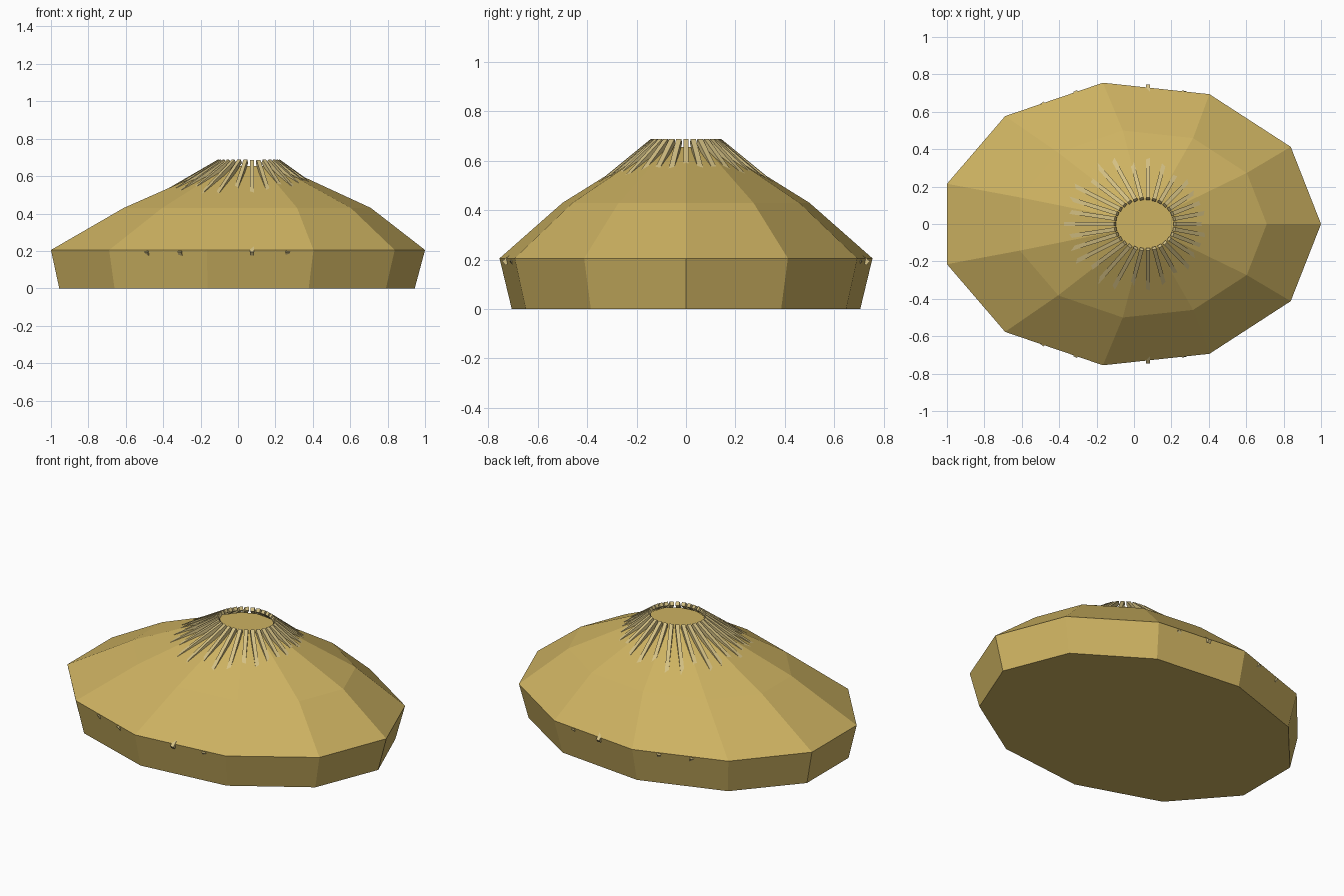
import bpy, bmesh, math
from mathutils import Vector

if "Cube" in bpy.data.objects:
    bpy.data.objects.remove(bpy.data.objects["Cube"])

def material(name, rgb):
    m = bpy.data.materials.new(name)
    m.diffuse_color = (*rgb, 1)
    m.use_nodes = True
    m.node_tree.nodes["Principled BSDF"].inputs["Base Color"].default_value = m.diffuse_color
    return m

CANVAS = material("golden canvas", (0.61, 0.445, 0.12))
POLE = material("pale wood", (0.66, 0.53, 0.23))

def add_object(name, bm, mat):
    bmesh.ops.recalc_face_normals(bm, faces=bm.faces)
    mesh = bpy.data.meshes.new(name)
    bm.to_mesh(mesh)
    bm.free()
    mesh.materials.append(mat)
    obj = bpy.data.objects.new(name, mesh)
    bpy.context.collection.objects.link(obj)
    return obj

def oval(cx, rx, ry, z, angle):
    return Vector((cx + rx * math.cos(angle), ry * math.sin(angle), z))

# Tent shell: eleven-sided oval rings (centre x, radius x, radius y, z)
SIDES = 11
RINGS = [(-0.025, 0.970, 0.713, 0.0), (-0.0207, 1.0207, 0.763, 0.205),
         (0.036, 0.674, 0.505, 0.43), (0.058, 0.165, 0.140, 0.655)]
bm = bmesh.new()
loops = [[bm.verts.new(oval(*r, math.tau * i / SIDES)) for i in range(SIDES)] for r in RINGS]
for low, high in zip(loops, loops[1:]):
    for i in range(SIDES):
        j = (i + 1) % SIDES
        bm.faces.new((low[i], low[j], high[j], high[i]))
bm.faces.new(loops[0])
bm.faces.new(loops[-1])
add_object("tent_shell", bm, CANVAS)

# Roof poles: straight from the crown opening to the wall, tips poking through
POLES = 30
HALF = 0.011
bm = bmesh.new()
for k in range(POLES):
    a = math.tau * k / POLES
    top = oval(0.058, 0.160, 0.135, 0.679, a)
    foot = oval(-0.023, 0.933, 0.742, 0.185, a)
    along = (foot - top).normalized()
    side = along.cross(Vector((0, 0, 1))).normalized() * HALF
    up = side.cross(along).normalized() * HALF
    ends = [[bm.verts.new(p + side * s + up * u) for s, u in ((1, 1), (-1, 1), (-1, -1), (1, -1))]
            for p in (top, foot)]
    for i in range(4):
        j = (i + 1) % 4
        bm.faces.new((ends[0][i], ends[0][j], ends[1][j], ends[1][i]))
    bm.faces.new(ends[0])
    bm.faces.new(ends[1])
add_object("roof_poles", bm, POLE)
